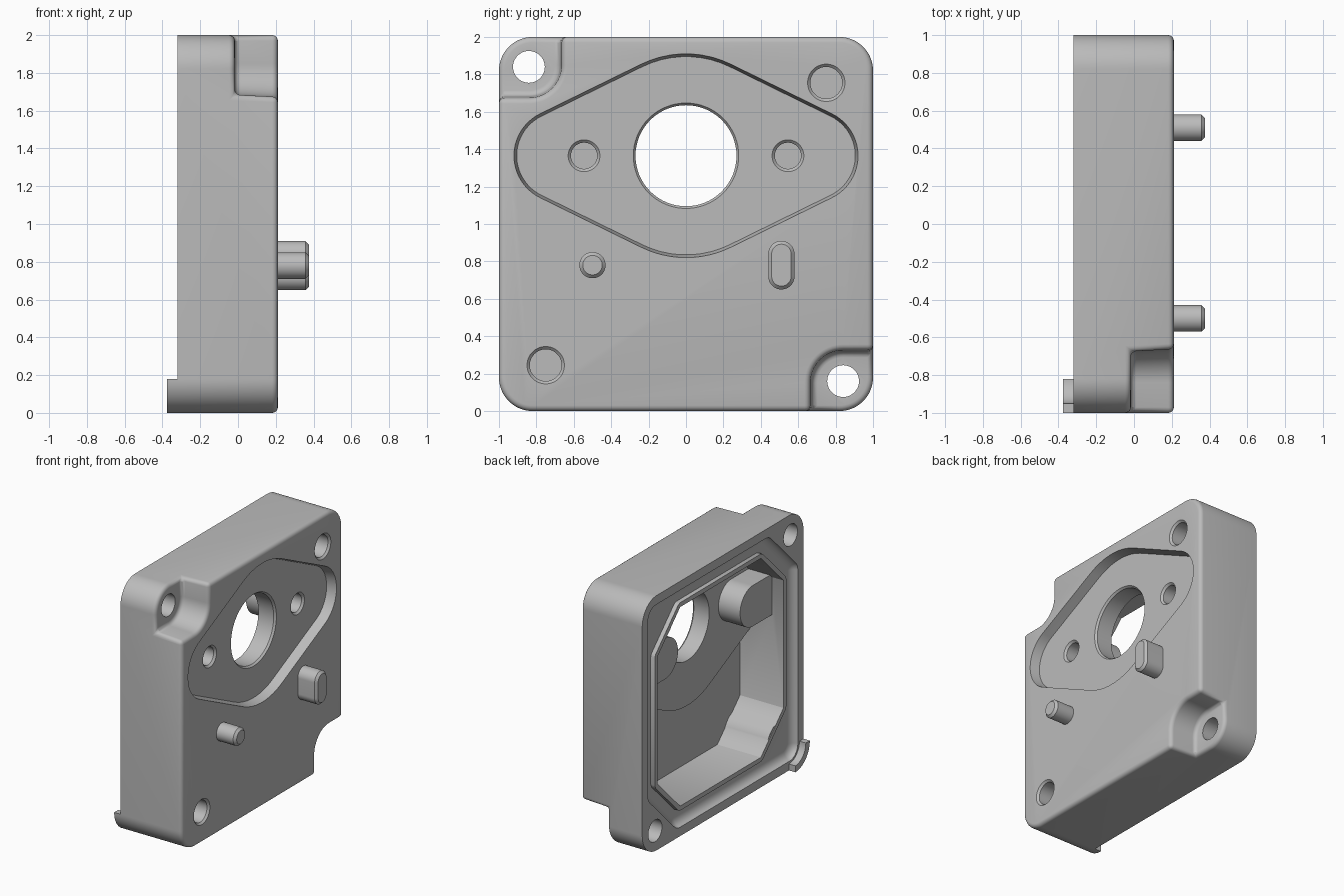
import bpy, bmesh, math

cube = bpy.data.objects.get("Cube")
if cube:
    bpy.data.objects.remove(cube, do_unlink=True)

# Single matte grey
grey = bpy.data.materials.new("cast_grey")
grey.use_nodes = True
color = (0.5, 0.5, 0.5, 1)
grey.diffuse_color = color
grey.node_tree.nodes["Principled BSDF"].inputs["Base Color"].default_value = color


def outline(circles, grow=0.0, seg=64):
    """Counter-clockwise (y, z) belt wrapped around a loop of circles."""
    n = len(circles)
    if n == 1:
        y, z, r = circles[0]
        return [(y + (r + grow) * math.cos(math.tau * k / seg),
                 z + (r + grow) * math.sin(math.tau * k / seg)) for k in range(seg)]
    normals = []
    for i in range(n):
        (y0, z0, r0), (y1, z1, r1) = circles[i], circles[(i + 1) % n]
        d = math.hypot(y1 - y0, z1 - z0)
        normals.append(math.atan2(z1 - z0, y1 - y0) - math.acos((r0 - r1) / d))
    pts = []
    for i, (y, z, r) in enumerate(circles):
        a = normals[i - 1]
        sweep = (normals[i] - a) % math.tau
        steps = max(1, round(sweep / math.tau * seg)) if r > 0.01 else 1
        r += grow
        pts += [(y + r * math.cos(a + sweep * k / steps),
                 z + r * math.sin(a + sweep * k / steps)) for k in range(steps + 1)]
    return pts


def turned(circles):
    """Half turn about the middle of the plate."""
    return [(-y, 2 - z, r) for y, z, r in circles]


def loft(name, *sections):
    """Solid through (x, points) sections in order of rising x."""
    bm = bmesh.new()
    rings = [[bm.verts.new((x, y, z)) for y, z in pts] for x, pts in sections]
    bm.faces.new(rings[0][::-1])
    bm.faces.new(rings[-1])
    for a, b in zip(rings, rings[1:]):
        for i in range(len(a)):
            j = (i + 1) % len(a)
            bm.faces.new((a[i], a[j], b[j], b[i]))
    mesh = bpy.data.meshes.new(name)
    bm.to_mesh(mesh)
    bm.free()
    obj = bpy.data.objects.new(name, mesh)
    bpy.context.collection.objects.link(obj)
    mesh.materials.append(grey)
    return obj


def prism(name, circles, x0, x1, grow=0.0):
    pts = outline(circles, grow)
    return loft(name, (x0, pts), (x1, pts))


def select(obj):
    bpy.ops.object.select_all(action='DESELECT')
    obj.select_set(True)
    bpy.context.view_layer.objects.active = obj


def cut(obj, *tools):
    for tool in tools:
        mod = obj.modifiers.new("cut", 'BOOLEAN')
        mod.operation, mod.solver, mod.object = 'DIFFERENCE', 'EXACT', tool
        select(obj)
        bpy.ops.object.modifier_apply(modifier=mod.name)
        bpy.data.objects.remove(tool, do_unlink=True)


def drill(y, z, r, mouth, x0, x1):
    """Round hole cutter with a small chamfer at its mouth."""
    hole, wide = outline([(y, z, r)]), outline([(y, z, mouth)])
    return loft("drill", (x0, hole), (x1 - 0.015, hole), (x1, wide), (x1 + 0.1, wide))


# Main dimensions
FACE, RIM, FLOOR, RECESS = 0.211, -0.32, 0.078, 0.136
HUB_Z, CORNER = 1.365, 0.18
edge = 1 - CORNER
square = [(edge, 1 - edge, CORNER), (edge, 1 + edge, CORNER),
          (-edge, 1 + edge, CORNER), (-edge, 1 - edge, CORNER)]
notch = [(-0.84, 1.85, 0.17), (-0.84, 2.3, 0.17), (-1.3, 2.3, 0.17), (-1.3, 1.85, 0.17)]
diamond = [(0.67, HUB_Z, 0.25), (0, HUB_Z, 0.545), (-0.67, HUB_Z, 0.25), (0, HUB_Z, 0.545)]

# Housing block with two drafted corner steps and rounded edges, trimmed flat at the rim
housing = prism("housing", square, -0.5, FACE)
for corner in (notch, turned(notch)):
    cut(housing, loft("notch", (-0.017, outline(corner, -0.004)), (0.5, outline(corner, 0.02))))
bevel = housing.modifiers.new("round", 'BEVEL')
bevel.width, bevel.segments = 0.03, 4
bevel.limit_method, bevel.angle_limit = 'ANGLE', math.radians(40)
bevel.use_clamp_overlap = False
select(housing)
bpy.ops.object.modifier_apply(modifier=bevel.name)
big = [(y * 2, 1 + (z - 1) * 2, r) for y, z, r in square]
cut(housing, prism("trim", big, -0.9, RIM))

# Coved sealing groove with a low inner lip, clipped beside the screw holes
half = [(-0.53, 1.83, 0.1), (-0.83, 1.53, 0.1), (-0.83, 0.17, 0.1)]
side = [(-0.5, 1.78, 0.001), (-0.78, 1.5, 0.001),
        (-0.78, 0.5, 0.001), (-0.5, 0.22, 0.001)]
loop, well = half + turned(half), side + turned(side)
cove = [(-0.6, 0), (RIM, 0)]
for k in range(1, 7):
    a = math.pi / 2 * k / 6
    cove.append((RIM + 0.055 * math.sin(a), -0.07 * (1 - math.cos(a))))
groove = loft("groove", *[(x, outline(loop, grow)) for x, grow in cove])
cut(groove, prism("lip", well, -0.3, 0, 0.035))
cut(housing, groove)

# Hollow, keeping the bosses, the step backs and the raised flange pad
hollow = prism("hollow", well, -0.6, FLOOR)
cut(hollow, prism("pad", diamond, -0.012, 0.4, 0.08))
for corner in (notch, turned(notch)):
    cut(hollow, prism("step_back", corner, -0.13, 0.4, 0.09))
flange_boss = [(0.545, HUB_Z, 0.16), (1.1, HUB_Z, 0.16)]
mirrored = [(-y, z, r) for y, z, r in flange_boss]
for s, boss in ((1, flange_boss), (-1, mirrored)):
    cut(hollow, prism("flange_boss", boss, -0.2, 0.41))
    cut(hollow, prism("corner_boss", [(s * 0.75, 1 + s * 0.755, 0.17)], -0.295, 0.42))
cut(housing, hollow)

# Flange recess with slightly drafted wall
low, top = outline(diamond, -0.015), outline(diamond)
cut(housing, loft("recess", (RECESS, low), (FACE, top), (0.4, top)))

# Bore, flange holes, blind corner holes and through screw holes
cut(housing, drill(0, HUB_Z, 0.27, 0.282, -0.25, RECESS))
for s in (-1, 1):
    cut(housing,
        drill(s * 0.545, HUB_Z, 0.07, 0.085, -0.1, RECESS),
        drill(s * 0.75, 1 + s * 0.755, 0.085, 0.1, -0.18, FACE),
        prism("screw_hole", [(s * 0.84, 1 - s * 0.84, 0.085)], -0.6, 0.4))

# Round and slotted locating pins
pins = {"round_pin": [(-0.5, 0.78, 0.07)],
        "slot_pin": [(0.51, 0.72, 0.07), (0.51, 0.84, 0.07)]}
parts = [housing]
for name, shape in pins.items():
    body, tip = outline(shape), outline(shape, -0.018)
    parts.append(loft(name, (FACE - 0.04, body), (0.357, body), (0.375, tip)))

# Curved tab on the rim corner
arc = [math.pi + math.pi / 2 * k / 16 for k in range(17)]
ring = [(-edge + r * math.cos(a), 1 - edge + r * math.sin(a))
        for r, angles in ((CORNER, arc), (CORNER - 0.05, arc[::-1])) for a in angles]
parts.append(loft("corner_tab", (-0.375, ring), (RIM, ring)))

for part in parts:
    select(part)
    bpy.ops.object.shade_smooth_by_angle(angle=math.radians(30))
